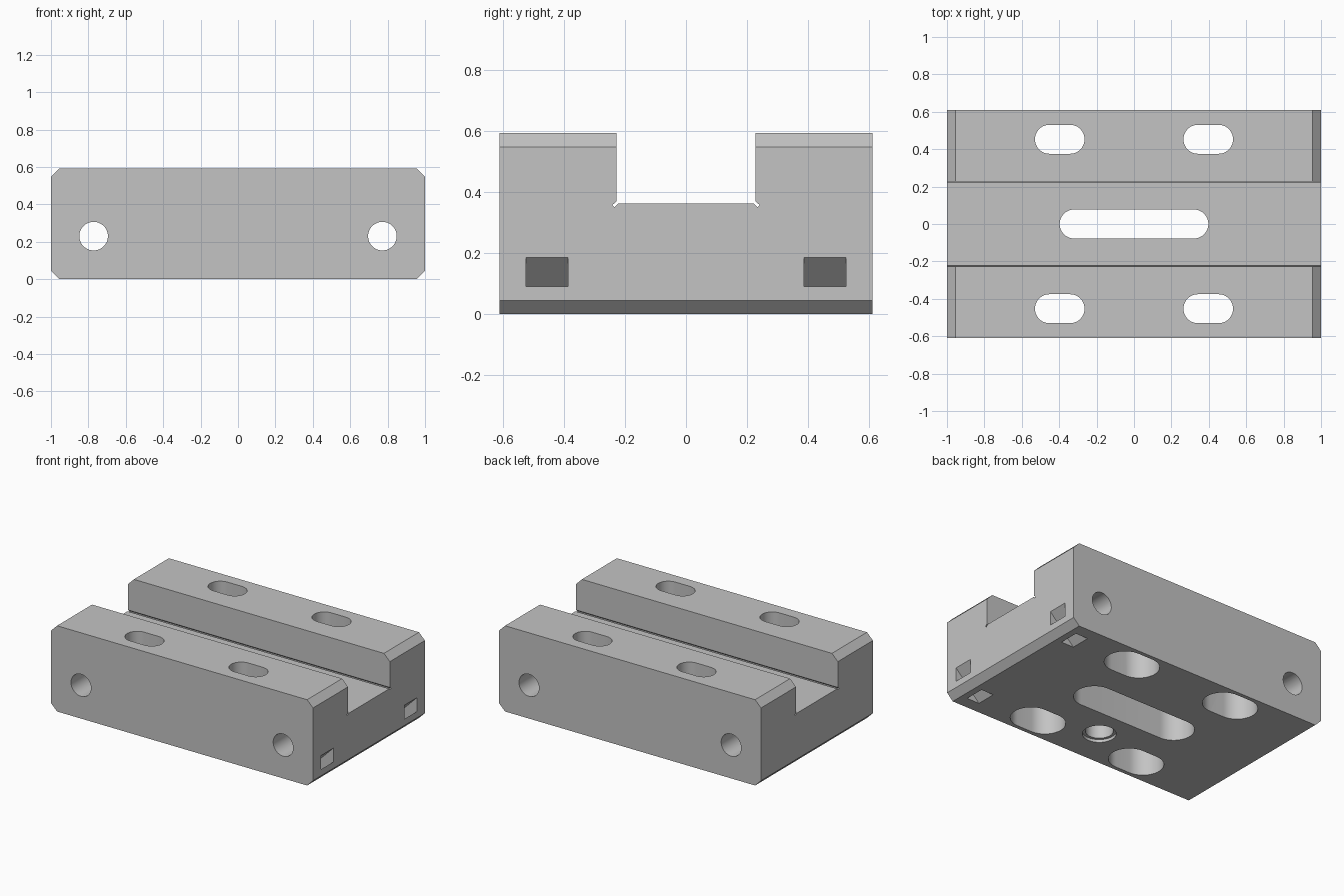
import bpy
import math
from mathutils import Vector

cube = bpy.data.objects.get("Cube")
if cube:
    bpy.data.objects.remove(cube, do_unlink=True)

HALF_Y, HEIGHT, CHAMFER = 0.61, 0.592, 0.045

grey = bpy.data.materials.new("plain_grey")
grey.use_nodes = True
colour = (0.55, 0.55, 0.55, 1)
grey.diffuse_color = colour
grey.node_tree.nodes["Principled BSDF"].inputs["Base Color"].default_value = colour


def prism(name, outline, axis, start, end):
    """Extrude a 2D outline along x, y or z."""
    def place(u, v, w):
        return {"x": (w, u, v), "y": (u, w, v), "z": (u, v, w)}[axis]
    n = len(outline)
    verts = [place(u, v, w) for w in (start, end) for u, v in outline]
    faces = [list(range(n)), list(range(n, 2 * n))]
    faces += [[i, (i + 1) % n, n + (i + 1) % n, n + i] for i in range(n)]
    mesh = bpy.data.meshes.new(name)
    mesh.from_pydata(verts, [], faces)
    obj = bpy.data.objects.new(name, mesh)
    bpy.context.collection.objects.link(obj)
    bpy.context.view_layer.objects.active = obj
    bpy.ops.object.select_all(action="DESELECT")
    obj.select_set(True)
    bpy.ops.object.mode_set(mode="EDIT")
    bpy.ops.mesh.select_all(action="SELECT")
    bpy.ops.mesh.normals_make_consistent(inside=False)
    bpy.ops.object.mode_set(mode="OBJECT")
    return obj


def stadium(x, y, reach, radius, steps=24):
    """Slot outline along x; reach 0 gives a circle."""
    points = []
    for side in (1, -1):
        for i in range(steps + 1 if reach else steps):
            a = math.pi * (i / steps - 0.5 * side)
            points.append((x + side * reach + radius * math.cos(a),
                           y + radius * math.sin(a)))
    return points


# Block with chamfered ends
corners = [(1 - CHAMFER, 0), (1, CHAMFER), (1, HEIGHT - CHAMFER), (1 - CHAMFER, HEIGHT)]
outline = corners + [(-x, z) for x, z in reversed(corners)]
block = prism("slotted_block", outline, "y", -HALF_Y, HALF_Y)
block.data.materials.append(grey)
cutters = []

# Channel along the top with relief notches in its corners
half = [(0.228, 0.8), (0.228, 0.369), (0.241, 0.357), (0.234, 0.350), (0.222, 0.362)]
channel = half + [(-y, z) for y, z in reversed(half)]
cutters.append(prism("channel_cutter", channel, "x", -1.2, 1.2))

# Vertical slots, widened from below for screw heads
slots = [(0, 0, 0.32)] + [(x, y, 0.055) for x in (-0.397, 0.397) for y in (-0.453, 0.453)]
for x, y, reach in slots:
    cutters.append(prism("slot_cutter", stadium(x, y, reach, 0.0775), "z", -0.1, 0.8))
    cutters.append(prism("head_cutter", stadium(x, y, reach, 0.13), "z", -0.1, 0.24))

# Cross holes through the front and back
for x in (-0.772, 0.772):
    cutters.append(prism("cross_hole_cutter", stadium(x, 0.23, 0, 0.0765), "y", -1, 1))

# Blind stepped hole in the underside
for radius, depth in ((0.105, 0.02), (0.087, 0.3)):
    cutters.append(prism("blind_hole_cutter", stadium(0, -0.335, 0, radius), "z", -0.1, depth))

# Slanted tie channels from the right end to the underside
tie = [(1.1, 0.285), (0.715, -0.1), (0.81, -0.1), (1.1, 0.19)]
for y in (-0.455, 0.455):
    cutters.append(prism("tie_cutter", tie, "y", y - 0.069, y + 0.069))

# Cut everything out of the block
bpy.ops.object.select_all(action="DESELECT")
bpy.context.view_layer.objects.active = block
block.select_set(True)
for cutter in cutters:
    cutter.hide_render = True
    cut = block.modifiers.new("cut", "BOOLEAN")
    cut.operation = "DIFFERENCE"
    cut.solver = "EXACT"
    cut.object = cutter
    bpy.ops.object.modifier_apply(modifier=cut.name)
for cutter in cutters:
    bpy.data.objects.remove(cutter, do_unlink=True)

bpy.ops.object.shade_smooth_by_angle(angle=math.radians(30))
